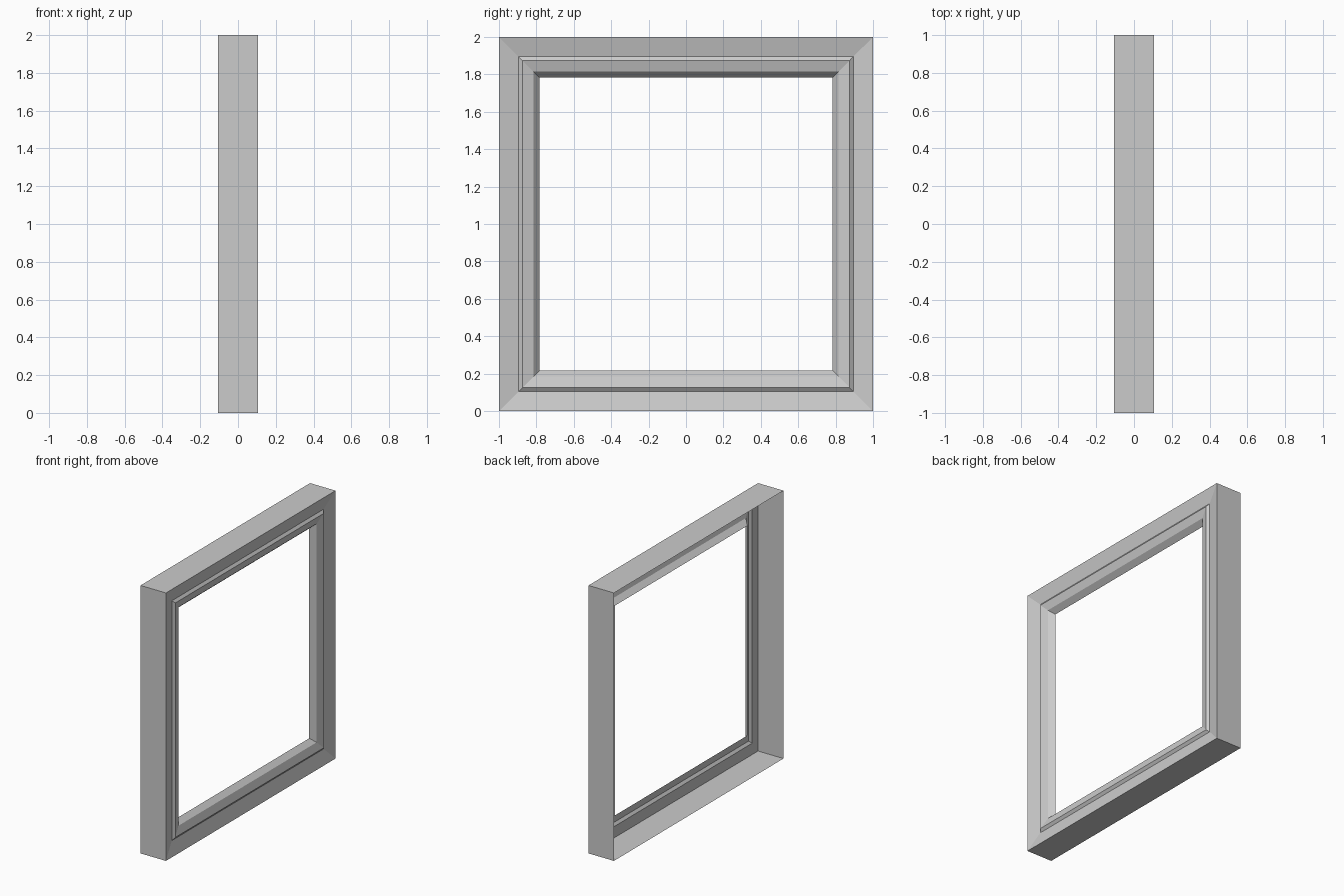
import bpy, bmesh

if "Cube" in bpy.data.objects:
    bpy.data.objects.remove(bpy.data.objects["Cube"])

# Moulding cross-section as (half-width, x): outer wall, sloped face,
# groove, raised bead and inner lip. The back is open.
PROFILE = [(1.0, -0.105), (1.0, 0.105), (0.895, 0.08),
           (0.875, 0.095), (0.816, 0.078), (0.783, 0.04)]
CORNERS = [(1, 1), (-1, 1), (-1, -1), (1, -1)]


def square_frame(name, profile):
    """Sweep a profile around a square with mitred corners."""
    bm = bmesh.new()
    rings = [[bm.verts.new((x, sy * r, 1 + sz * r)) for sy, sz in CORNERS]
             for r, x in profile]
    for a, b in zip(rings, rings[1:]):
        for k in range(4):
            n = (k + 1) % 4
            bm.faces.new((a[k], a[n], b[n], b[k]))
    mesh = bpy.data.meshes.new(name)
    bm.to_mesh(mesh)
    bm.free()
    obj = bpy.data.objects.new(name, mesh)
    bpy.context.collection.objects.link(obj)
    return obj


# Window frame
square_frame("window_frame", PROFILE)
